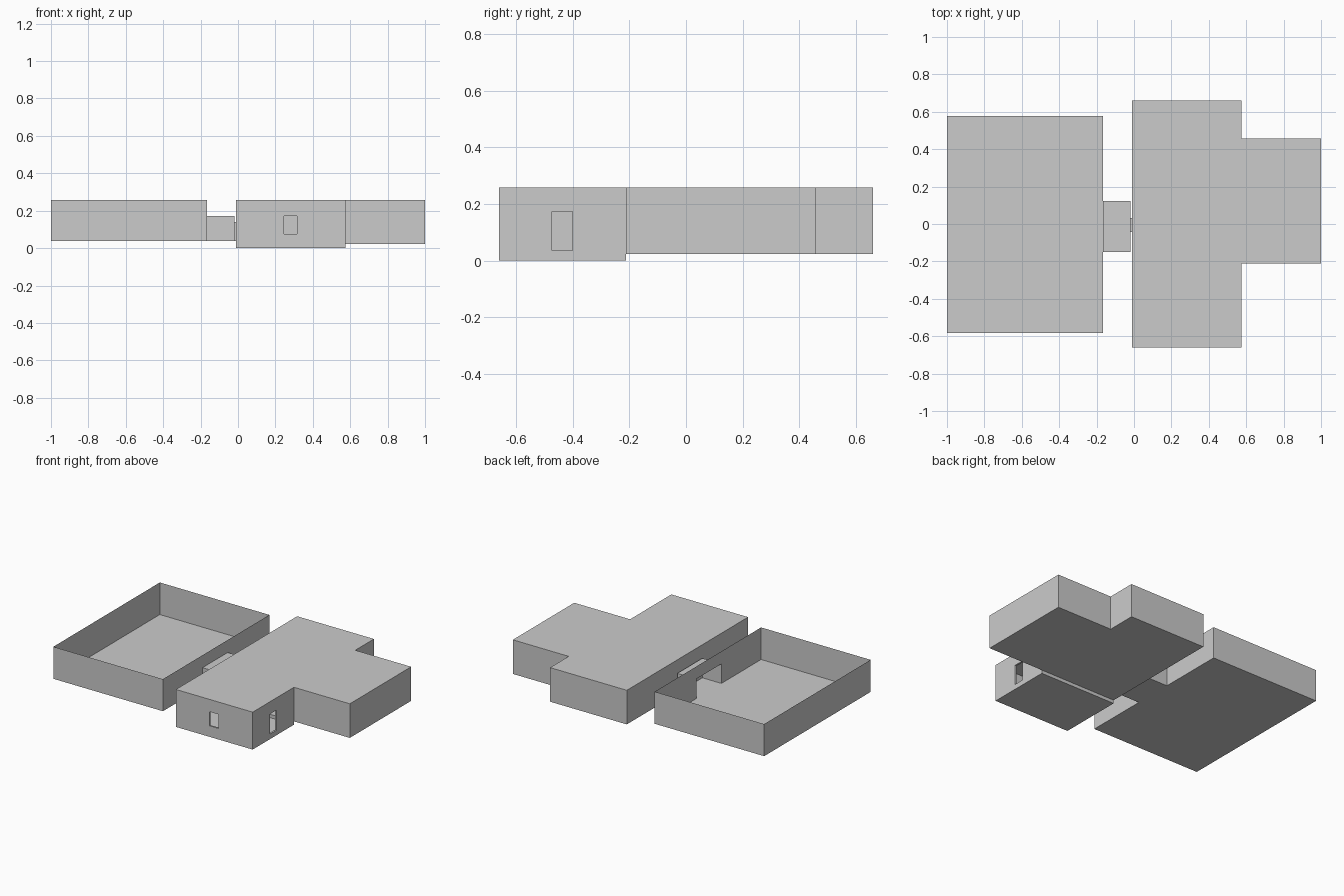
import bpy
import bmesh
from mathutils import Vector

if "Cube" in bpy.data.objects:
    bpy.data.objects.remove(bpy.data.objects["Cube"])


def wall(bm, a, b, z0, z1, hole=None, reveal=0.0):
    """Sheet wall from a to b (outside on the right); hole = (s0, s1, h0, h1)."""
    a, b = Vector((*a, 0)), Vector((*b, 0))
    d = (b - a).normalized()
    inward = Vector((-d.y, d.x, 0))

    def p(s, z, depth=0.0):
        return bm.verts.new(a + d * s + inward * depth + Vector((0, 0, z)))

    ss, zs = [0, (b - a).length], [z0, z1]
    if hole:
        ss = sorted(set(ss + list(hole[:2])))
        zs = sorted(set(zs + list(hole[2:])))
    for s, s2 in zip(ss, ss[1:]):
        for z, z2 in zip(zs, zs[1:]):
            if hole and s == hole[0] and z == hole[2]:
                continue
            bm.faces.new([p(s, z), p(s2, z), p(s2, z2), p(s, z2)])
    if hole and reveal:
        s0, s1, h0, h1 = hole
        ring = [(s0, h0), (s1, h0), (s1, h1), (s0, h1)]
        for q, r in zip(ring, ring[1:] + ring[:1]):
            bm.faces.new([p(*q), p(*r), p(*r, reveal), p(*q, reveal)])


def slab(bm, outline, z, up=True):
    pts = outline if up else outline[::-1]
    bm.faces.new([bm.verts.new((x, y, z)) for x, y in pts])


def room(bm, outline, z0, z1, skip=(), holes=None, roof=True):
    """Floor, optional roof, and one wall per outline edge."""
    holes = holes or {}
    slab(bm, outline, z0, False)
    if roof:
        slab(bm, outline, z1)
    for i, a in enumerate(outline):
        if i not in skip:
            wall(bm, a, outline[(i + 1) % len(outline)], z0, z1, *holes.get(i, ()))


def rect(x0, x1, y0, y1):
    return [(x0, y0), (x1, y0), (x1, y1), (x0, y1)]


def finish(bm, name):
    bmesh.ops.remove_doubles(bm, verts=bm.verts[:], dist=0.0005)
    me = bpy.data.meshes.new(name)
    bm.to_mesh(me)
    bm.free()
    bpy.context.collection.objects.link(bpy.data.objects.new(name, me))


TOP, YARD_Z = 0.258, 0.037

# open courtyard with a wide opening towards the passage
bm = bmesh.new()
room(bm, rect(-1.0, -0.165, -0.582, 0.577), YARD_Z, TOP, roof=False,
     holes={1: ((0.432, 0.705, YARD_Z, 0.172), 0.0)})
finish(bm, "courtyard")

# low passage, its end wall has a short doorway reaching the house
bm = bmesh.new()
room(bm, rect(-0.165, -0.02, -0.15, 0.123), YARD_Z, 0.172, skip=(3,),
     holes={1: ((0.107, 0.183, YARD_Z, 0.14), -0.009)})
finish(bm, "passage")

# house: front room with lower floor, and rear hall with side wing
bm = bmesh.new()
room(bm, rect(-0.011, 0.574, -0.66, -0.211), 0.0, TOP, skip=(2,),
     holes={0: ((0.256, 0.326, 0.076, 0.173), 0.012),
            1: ((0.188, 0.26, 0.035, 0.173), 0.012)})
wall(bm, (0.574, -0.211), (-0.011, -0.211), 0.0, 0.023)   # floor step
hall = [(-0.011, -0.211), (0.574, -0.211), (1.0, -0.211), (1.0, 0.457),
        (0.574, 0.457), (0.574, 0.66), (-0.011, 0.66)]
room(bm, hall, 0.023, TOP, skip=(0,),
     holes={6: ((0.627, 0.703, YARD_Z, 0.14), 0.0)})
finish(bm, "house")
